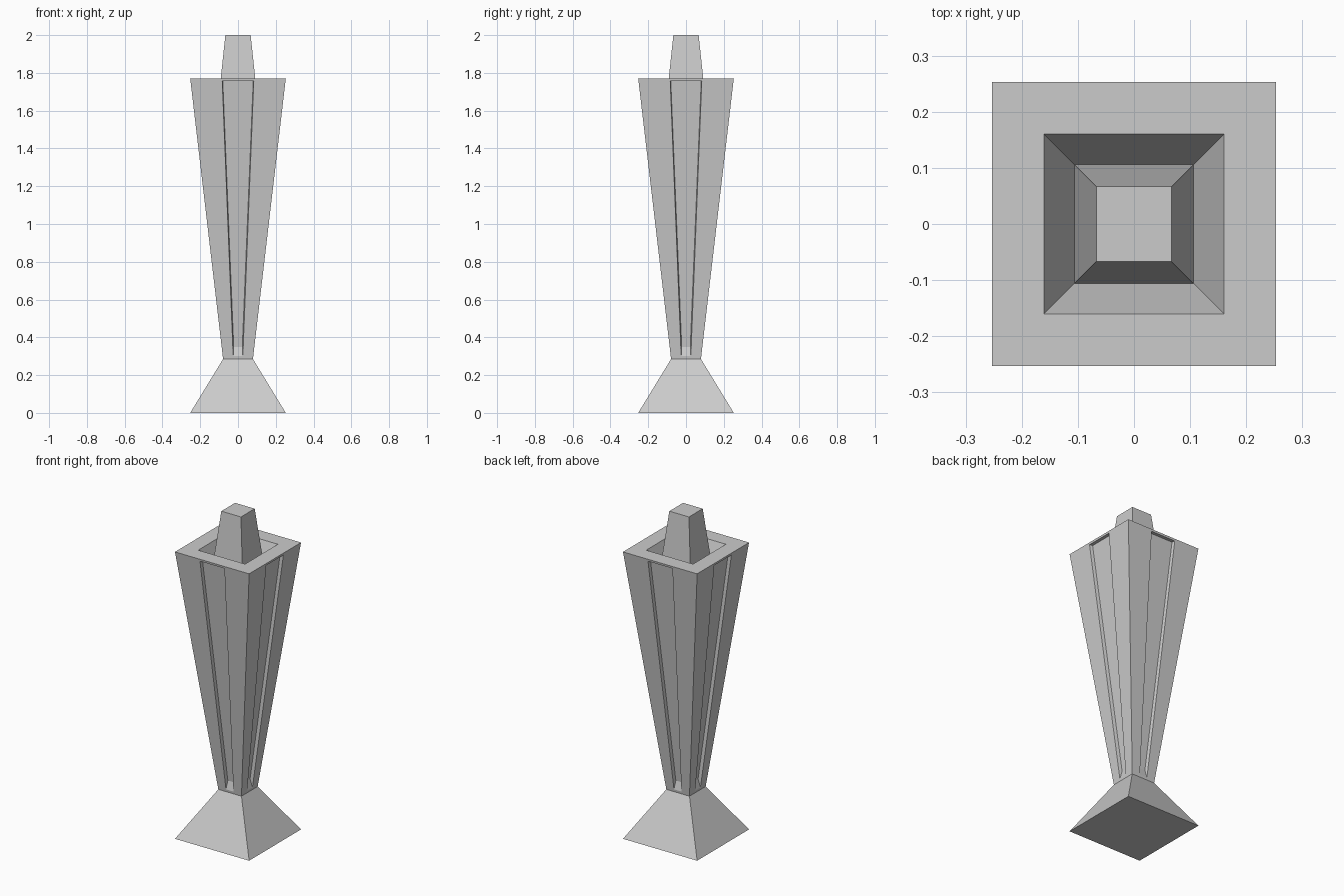
import bpy
import bmesh
from mathutils import Vector, Matrix

if "Cube" in bpy.data.objects:
    bpy.data.objects.remove(bpy.data.objects["Cube"])


def ring(bm, h, t, z):
    """Square ring of half-width h, each side split at +-t, counter-clockwise."""
    verts = []
    for k in range(4):
        rot = Matrix.Rotation(k * 1.5707963, 3, 'Z')
        for x in (-h, -t, t):
            verts.append(bm.verts.new(rot @ Vector((x, -h, z))))
    return verts


def loft(bm, profile):
    """Join successive rings; returns the rings and a list of face rows."""
    rings = [ring(bm, *p) for p in profile]
    rows = []
    for a, b in zip(rings, rings[1:]):
        rows.append([bm.faces.new((a[i], a[(i + 1) % 12], b[(i + 1) % 12], b[i]))
                     for i in range(12)])
    return rings, rows


def finish(bm, name):
    mesh = bpy.data.meshes.new(name)
    bm.to_mesh(mesh)
    bm.free()
    obj = bpy.data.objects.new(name, mesh)
    bpy.context.collection.objects.link(obj)
    return obj


Z_NECK, Z_RIM, H_NECK, H_RIM = 0.285, 1.77, 0.079, 0.253


def shaft(z):
    """Profile of the tapered shaft at height z."""
    f = (z - Z_NECK) / (Z_RIM - Z_NECK)
    return H_NECK + f * (H_RIM - H_NECK), 0.025 + f * 0.059, z


# Flared foot
bm = bmesh.new()
rings, _ = loft(bm, [(H_RIM, 0.084, 0), shaft(Z_NECK)])
bm.faces.new(rings[0][::-1])
finish(bm, "foot")

# Tapered shaft with flat rim and sunken bowl
bm = bmesh.new()
_, rows = loft(bm, [shaft(Z_NECK), shaft(0.30), shaft(1.757), shaft(Z_RIM),
                    (0.16, 0.053, Z_RIM), (0.106, 0.035, 1.63)])

# Recessed panel in the middle of each side, with a sloping lower ledge
for face in [rows[1][3 * k + 1] for k in range(4)]:
    face.normal_update()
    n = Vector((face.normal.x, face.normal.y, 0)).normalized()
    inner = bmesh.ops.extrude_discrete_faces(bm, faces=[face])["faces"][0]
    mid = inner.calc_center_median()
    for v in inner.verts:
        side = Vector((-n.y, n.x, 0))
        off = (v.co - mid).dot(side)
        v.co -= side * (0.003 if off > 0 else -0.003)
        low = v.co.z < 1
        if low:
            # slide up along the slope of the shaft
            v.co += Vector((0, 0, 0.05)) + n * 0.05 * (H_RIM - H_NECK) / (Z_RIM - Z_NECK)
        v.co -= n * 0.02
finish(bm, "shaft")

# Tapered block rising from the bowl
bm = bmesh.new()
rings, _ = loft(bm, [(0.106, 0.035, 1.63), (0.067, 0.022, 2.0)])
bm.faces.new(rings[1])
finish(bm, "top_block")
